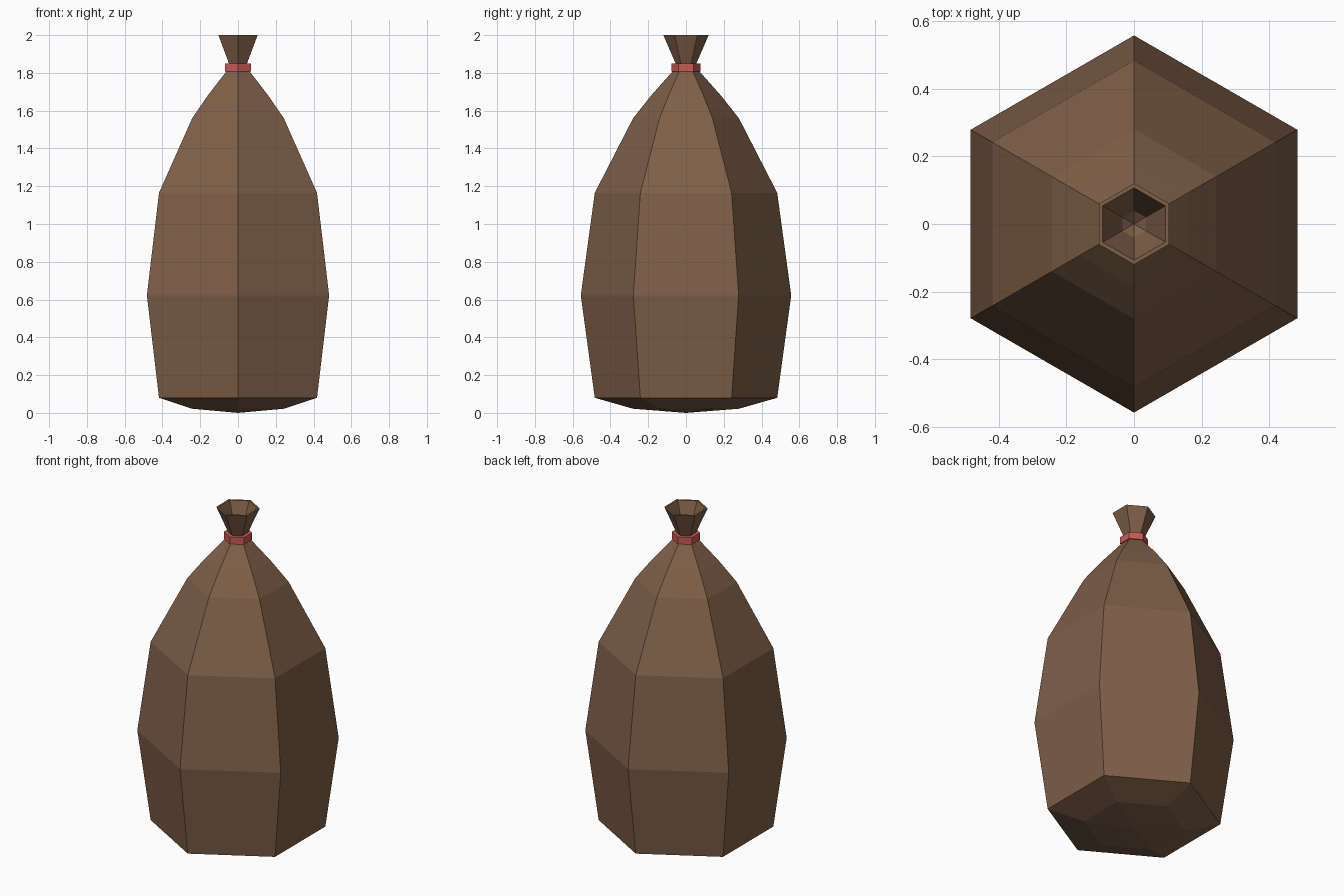
import bpy, bmesh
from math import cos, sin, pi

if "Cube" in bpy.data.objects:
    bpy.data.objects.remove(bpy.data.objects["Cube"])

SIDES = 6


def material(name, color):
    m = bpy.data.materials.new(name)
    m.diffuse_color = (*color, 1)
    m.use_nodes = True
    m.node_tree.nodes["Principled BSDF"].inputs["Base Color"].default_value = m.diffuse_color
    return m


def lathe(name, profile, mat, closed=False):
    """Revolve an (r, z) profile into a six-sided shell; r = 0 makes a pole."""
    bm = bmesh.new()
    rings = []
    for r, z in profile:
        if r == 0:
            rings.append([bm.verts.new((0, 0, z))] * SIDES)
        else:
            angles = [pi / 2 + 2 * pi * i / SIDES for i in range(SIDES)]
            rings.append([bm.verts.new((r * cos(a), r * sin(a), z)) for a in angles])
    pairs = list(zip(rings, rings[1:]))
    if closed:
        pairs.append((rings[-1], rings[0]))
    for low, high in pairs:
        for i in range(SIDES):
            j = (i + 1) % SIDES
            corners = [low[i], low[j], high[j], high[i]]
            bm.faces.new(list(dict.fromkeys(corners)))
    bmesh.ops.recalc_face_normals(bm, faces=bm.faces)
    mesh = bpy.data.meshes.new(name)
    bm.to_mesh(mesh)
    bm.free()
    mesh.materials.append(mat)
    obj = bpy.data.objects.new(name, mesh)
    bpy.context.collection.objects.link(obj)
    return obj


cloth = material("brown_cloth", (0.21, 0.115, 0.065))
cord = material("red_cord", (0.58, 0.105, 0.095))

# Sack: rounded base, bulging body, pinched neck, flared hollow mouth
lathe("sack", [(0, 0), (0.28, 0.022), (0.483, 0.08), (0.557, 0.622),
               (0.483, 1.165), (0.28, 1.56), (0.185, 1.68), (0.065, 1.815),
               (0.055, 1.85), (0.12, 2.0), (0.107, 2.0), (0.04, 1.85),
               (0, 1.82)], cloth)

# Cord tied around the neck
lathe("neck_tie", [(0.05, 1.808), (0.078, 1.808), (0.078, 1.85), (0.05, 1.85)],
      cord, closed=True)
